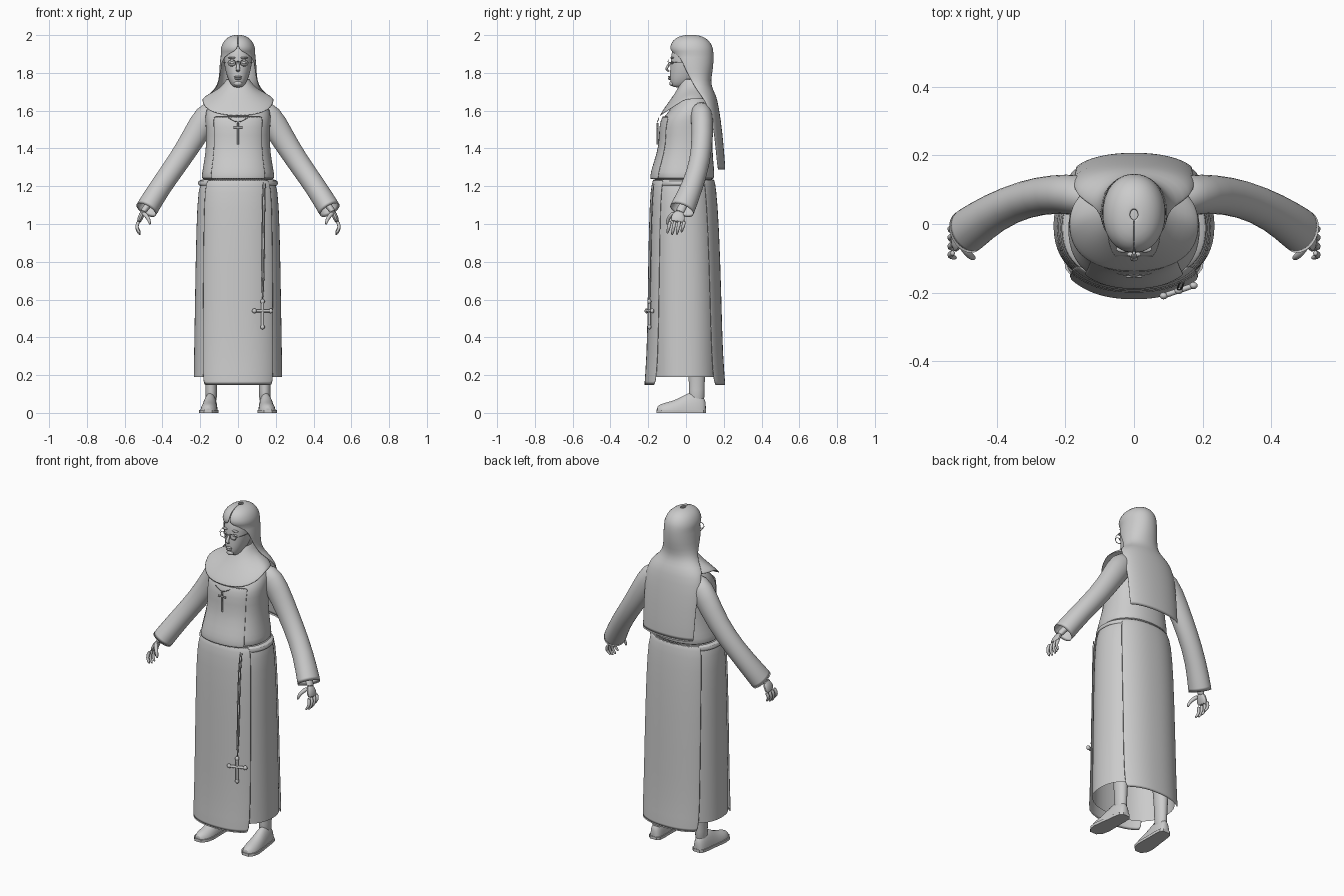
import bpy, bmesh
from math import sin, cos, pi, radians
from mathutils import Vector, Matrix

if "Cube" in bpy.data.objects:
    bpy.data.objects.remove(bpy.data.objects["Cube"], do_unlink=True)

grey = bpy.data.materials.new("plain grey")
grey.use_nodes = True
grey.diffuse_color = (0.6, 0.6, 0.6, 1)
grey.node_tree.nodes["Principled BSDF"].inputs["Base Color"].default_value = (0.6, 0.6, 0.6, 1)


def finish(name, bm, subdiv=1, thick=0.0, angle=50):
    bmesh.ops.recalc_face_normals(bm, faces=bm.faces)
    mesh = bpy.data.meshes.new(name)
    bm.to_mesh(mesh)
    bm.free()
    ob = bpy.data.objects.new(name, mesh)
    bpy.context.collection.objects.link(ob)
    mesh.materials.append(grey)
    bpy.ops.object.select_all(action="DESELECT")
    ob.select_set(True)
    bpy.context.view_layer.objects.active = ob
    bpy.ops.object.shade_smooth_by_angle(angle=radians(angle))
    if thick:
        m = ob.modifiers.new("cloth", "SOLIDIFY")
        m.thickness = thick
        m.offset = 0
    if subdiv:
        m = ob.modifiers.new("smooth", "SUBSURF")
        m.levels = m.render_levels = subdiv
    return ob


def loft(name, rows, closed=True, caps="", **kw):
    """Skin a list of point rows; caps may hold 's' (start) and 'e' (end)."""
    bm = bmesh.new()
    grid = [[bm.verts.new(p) for p in row] for row in rows]
    n = len(grid[0])
    for a, b in zip(grid, grid[1:]):
        for i in range(n if closed else n - 1):
            j = (i + 1) % n
            bm.faces.new((a[i], a[j], b[j], b[i]))
    if "s" in caps:
        bm.faces.new(grid[0])
    if "e" in caps:
        bm.faces.new(grid[-1])
    return finish(name, bm, **kw)


def ring(z, yf, yb, rx, tilt=0, span=None, off=0, back=False, x0=0, n=28, p=2.3):
    """Rounded cross-section between front yf and back yb; span limits it to an arc."""
    cy, ry = (yf + yb) / 2, (yb - yf) / 2 + off
    if span is None:
        angles = [2 * pi * i / n for i in range(n)]
    else:
        angles = [radians(span) * (2 * i / n - 1) for i in range(n + 1)]
    pts = []
    for a in angles:
        s, c = sin(a), cos(a)
        x = (rx + off) * abs(s) ** (2 / p) * (1 if s > 0 else -1)
        y = ry * abs(c) ** (2 / p) * (-1 if c > 0 else 1) * (-1 if back else 1)
        pts.append((x0 + x, cy + y, z + tilt * min(0, y)))
    return pts


def tube(name, path, radii, n=10, caps="se", **kw):
    """Tube along a path; each radius is (across, along y)."""
    pts = [Vector(q) for q in path]
    rows = []
    for i, q in enumerate(pts):
        t = (pts[min(i + 1, len(pts) - 1)] - pts[max(i - 1, 0)]).normalized()
        ref = Vector((0, 1, 0)) if abs(t.y) < 0.9 else Vector((0, 0, 1))
        v = (ref - t * ref.dot(t)).normalized()
        w = t.cross(v)
        ra, rb = radii[i] if isinstance(radii, list) else (radii, radii)
        rows.append([q + w * ra * cos(2 * pi * k / n) + v * rb * sin(2 * pi * k / n) for k in range(n)])
    return loft(name, rows, caps=caps, **kw)


def blob(name, loc, scale):
    bm = bmesh.new()
    bmesh.ops.create_uvsphere(bm, u_segments=16, v_segments=10, radius=1,
                              matrix=Matrix.LocRotScale(Vector(loc), None, Vector(scale)))
    return finish(name, bm, subdiv=0)


def mirror(points, s):
    return [(s * x, y, z) for x, y, z in points]


# Skirt with front and back hanging panels
skirt = [(1.235, -.165, .14, .19), (1.19, -.178, .15, .212), (1.0, -.187, .165, .222),
         (.6, -.193, .178, .229), (.19, -.19, .18, .236)]
loft("skirt", [ring(*r) for r in skirt], subdiv=1)
panel = skirt[:-1] + [(.3, -.198, .185, .234), (.14, -.212, .2, .237)]
for name, back in (("front_panel", False), ("back_panel", True)):
    loft(name, [ring(*r, span=52 - i, off=.008, back=back, n=14) for i, r in enumerate(panel)],
         closed=False, thick=.004)

# Bodice that blouses over the belt
torso = [(1.235, -.15, .13, .175), (1.238, -.183, .15, .194), (1.27, -.182, .152, .192),
         (1.33, -.163, .145, .18), (1.42, -.135, .14, .168), (1.52, -.138, .142, .172),
         (1.57, -.118, .145, .175), (1.62, -.07, .14, .165), (1.665, -.04, .125, .13),
         (1.70, -.02, .11, .07)]
loft("bodice", [ring(*r) for r in torso], caps="e")
loft("chest_panel", [ring(*r, span=44, off=.005, n=14) for r in torso[1:7]], closed=False, thick=.003)
loft("belt", [ring(z, -.172, .148, r) for z, r in ((1.205, .208), (1.21, .214), (1.23, .212), (1.236, .19))])

# Shoulder collar and neck
collar = [(1.77, -.02, .09, .058), (1.725, -.04, .11, .085, .1), (1.70, -.075, .12, .13, .35),
          (1.678, -.115, .13, .172, .55), (1.66, -.14, .135, .19, .65)]
loft("collar", [ring(*r) for r in collar], thick=.004)

# Head and veil
head = [(1.722, -.066, 0, .02), (1.735, -.08, .03, .036), (1.77, -.086, .07, .055),
        (1.82, -.084, .1, .069), (1.87, -.081, .12, .077), (1.92, -.076, .125, .077),
        (1.96, -.05, .11, .06), (1.985, -.01, .07, .03)]
loft("head", [ring(*r, p=2.1) for r in head], caps="se")
veil = [(2.0, .015, .04, .01, 180), (1.994, -.035, .085, .042, 180), (1.972, -.07, .12, .073, 180),
        (1.94, -.083, .139, .087, 180), (1.915, -.085, .143, .092, 175), (1.89, -.083, .145, .094, 122),
        (1.82, -.07, .142, .096, 112), (1.76, -.03, .128, .1, 105), (1.715, -.01, .138, .118, 98),
        (1.68, 0, .158, .165, 90), (1.62, .04, .172, .183, 78), (1.48, .055, .192, .183, 67),
        (1.28, .065, .208, .184, 66)]
loft("veil", [ring(z, a, b, r, span=w, back=True, p=2.1) for z, a, b, r, w in veil],
     closed=False, thick=.004)

# Face details and spectacles
tube("nose", [(0, -.08, 1.86), (0, -.098, 1.832), (0, -.107, 1.817), (0, -.086, 1.806)],
     [(.006, .006), (.009, .008), (.013, .009), (.009, .004)])
blob("upper_lip", (0, -.088, 1.779), (.021, .008, .005))
blob("lower_lip", (0, -.087, 1.769), (.018, .009, .006))
blob("chin", (0, -.074, 1.744), (.022, .014, .014))
tube("spectacle_bridge", [(-.013, -.096, 1.858), (0, -.1, 1.862), (.013, -.096, 1.858)], .002, n=6)
for s, side in ((1, "left"), (-1, "right")):
    blob(side + "_eye", (s * .031, -.073, 1.853), (.014, .009, .007))
    blob(side + "_brow", (s * .032, -.073, 1.88), (.02, .01, .005))
    rim = [(s * .033 + .02 * cos(2 * pi * k / 20), -.094, 1.853 + .017 * sin(2 * pi * k / 20))
           for k in range(21)]
    tube(side + "_spectacle_rim", rim, .002, n=6, subdiv=0)
    tube(side + "_spectacle_arm", mirror([(.053, -.094, 1.857), (.074, -.07, 1.858), (.08, .02, 1.855)], s),
         .002, n=6)

# Arms: wide sleeves, hands with curled fingers
for s, side in ((1, "left"), (-1, "right")):
    sleeve = [(.1, .075, 1.62), (.165, .085, 1.575), (.23, .088, 1.465), (.315, .075, 1.33),
              (.41, .035, 1.2), (.49, -.025, 1.068)]
    size = [(.05, .05), (.074, .06), (.064, .056), (.058, .054), (.056, .056), (.06, .068)]
    tube(side + "_sleeve", mirror(sleeve, s), size, n=16, caps="s", thick=.003)
    tube(side + "_wrist", mirror([(.43, .02, 1.16), (.485, -.02, 1.09), (.508, -.038, 1.055)], s),
         [(.02, .022), (.019, .022), (.017, .03)])
    tube(side + "_palm", mirror([(.5, -.032, 1.068), (.515, -.042, 1.04), (.527, -.047, 1.005)], s),
         [(.015, .024), (.016, .04), (.012, .042)])
    for k in range(4):
        y = -.083 + .025 * k
        drop = (.008, 0, .002, .014)[k]
        tube(f"{side}_finger_{k + 1}", mirror([(.525, y, 1.018), (.537, y - .006, .99),
             (.533, y - .012, .962 + drop), (.516, y - .016, .94 + drop)], s),
             [(.01, .01), (.01, .01), (.009, .009), (.006, .006)], n=8)
    tube(side + "_thumb", mirror([(.505, -.055, 1.06), (.485, -.085, 1.045), (.47, -.098, 1.02),
         (.465, -.1, .995)], s), [(.014, .014), (.012, .012), (.01, .01), (.006, .006)], n=8)

# Legs and shoes
for s, side in ((1, "left"), (-1, "right")):
    leg = [(.04, .01, .1, .033), (.12, .016, .098, .03), (.2, .012, .102, .034),
           (.4, 0, .115, .052), (.7, -.04, .1, .065)]
    loft(side + "_leg", [ring(*r, x0=s * .142, n=16, p=2) for r in leg], caps="se")
    shoe = [(.106, .05, .018), (.092, .085, .033), (.05, .105, .039), (.005, .1, .041),
            (-.04, .068, .045), (-.09, .052, .048), (-.13, .042, .04), (-.156, .026, .018)]
    rows, sole = [], []
    for y, h, w in shoe:
        x = s * (.149 - y * .06)
        rows.append([(x + w * cos(2 * pi * k / 14), y, .008 + max(0, h * sin(2 * pi * k / 14)))
                     for k in range(14)])
        sole.append([(x + a * (w + .003), y, z) for a, z in ((-1, 0), (1, 0), (1, .016), (-1, .016))])
    loft(side + "_shoe", rows, caps="se")
    loft(side + "_sole", sole, caps="se", subdiv=0, angle=30)


# Crosses and cords
def cross(name, loc, up, down, half, r, turn=0, knob=False):
    spin = Matrix.Rotation(turn, 3, "Z")
    c = Vector(loc)
    for part, a, b in (("upright", (0, 0, up), (0, 0, -down)), ("bar", (-half, 0, 0), (half, 0, 0))):
        ends = [c + spin @ Vector(a), c + spin @ Vector(b)]
        tube(f"{name}_{part}", ends, r, n=8, subdiv=0)
        if knob:
            for k, e in enumerate(ends):
                blob(f"{name}_{part}_end_{k + 1}", e, (r * 1.5, r * 1.3, r * 1.6))


cross("chest_cross", (0, -.151, 1.51), .025, .09, .024, .005)
cross("belt_cross", (.13, -.194, .54), .05, .085, .046, .008, .33, True)
tube("chest_cord", [(-.055, -.142, 1.565), (-.03, -.148, 1.55), (0, -.152, 1.535), (.03, -.148, 1.55),
                    (.055, -.142, 1.565)], .0025, n=6)
for k, dx in enumerate((-.006, .006)):
    tube(f"belt_cord_{k + 1}", [(.14 + dx, -.168, 1.225), (.136 + dx, -.178, 1.15), (.134 + dx, -.185, .95),
                                (.132 + dx, -.189, .7), (.13, -.192, .59)], .0035, n=6)
